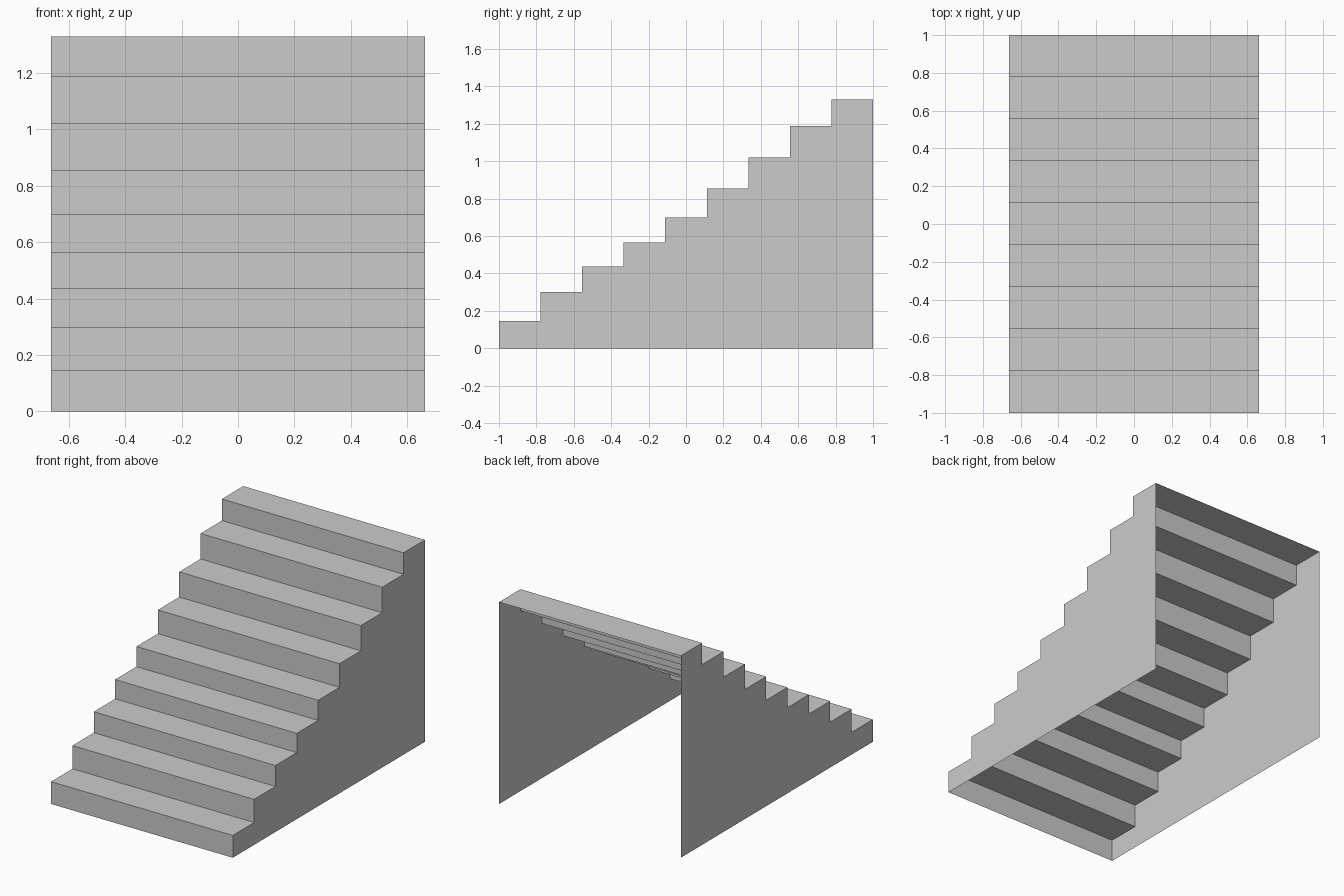
import bpy

if "Cube" in bpy.data.objects:
    bpy.data.objects.remove(bpy.data.objects["Cube"])

HALF_W = 0.662
HEIGHTS = [0.147, 0.30, 0.438, 0.565, 0.698, 0.854, 1.02, 1.188, 1.33]
DEPTH = 2 / len(HEIGHTS)


def add_mesh(name, verts, faces):
    mesh = bpy.data.meshes.new(name)
    mesh.from_pydata(verts, [], faces)
    mesh.update()
    obj = bpy.data.objects.new(name, mesh)
    bpy.context.collection.objects.link(obj)
    return obj


# Stepped (y, z) profile from the front foot to the top back edge
profile = [(-1, 0)]
for i, h in enumerate(HEIGHTS):
    profile += [(-1 + i * DEPTH, h), (-1 + (i + 1) * DEPTH, h)]

# Treads and risers: thin folded sheet, open underneath and at the back
verts = [(x, y, z) for y, z in profile for x in (-HALF_W, HALF_W)]
faces = [(2 * i, 2 * i + 1, 2 * i + 3, 2 * i + 2) for i in range(len(profile) - 1)]
add_mesh("treads_and_risers", verts, faces)

# Side panels: one strip under each tread, facing outward
for name, x in (("left_side_panel", -HALF_W), ("right_side_panel", HALF_W)):
    outline = [(x, y, z) for y, z in profile] + [(x, 1, 0)]
    order = list(range(len(outline)))
    if x > 0:
        order.reverse()
    add_mesh(name, outline, [order])
